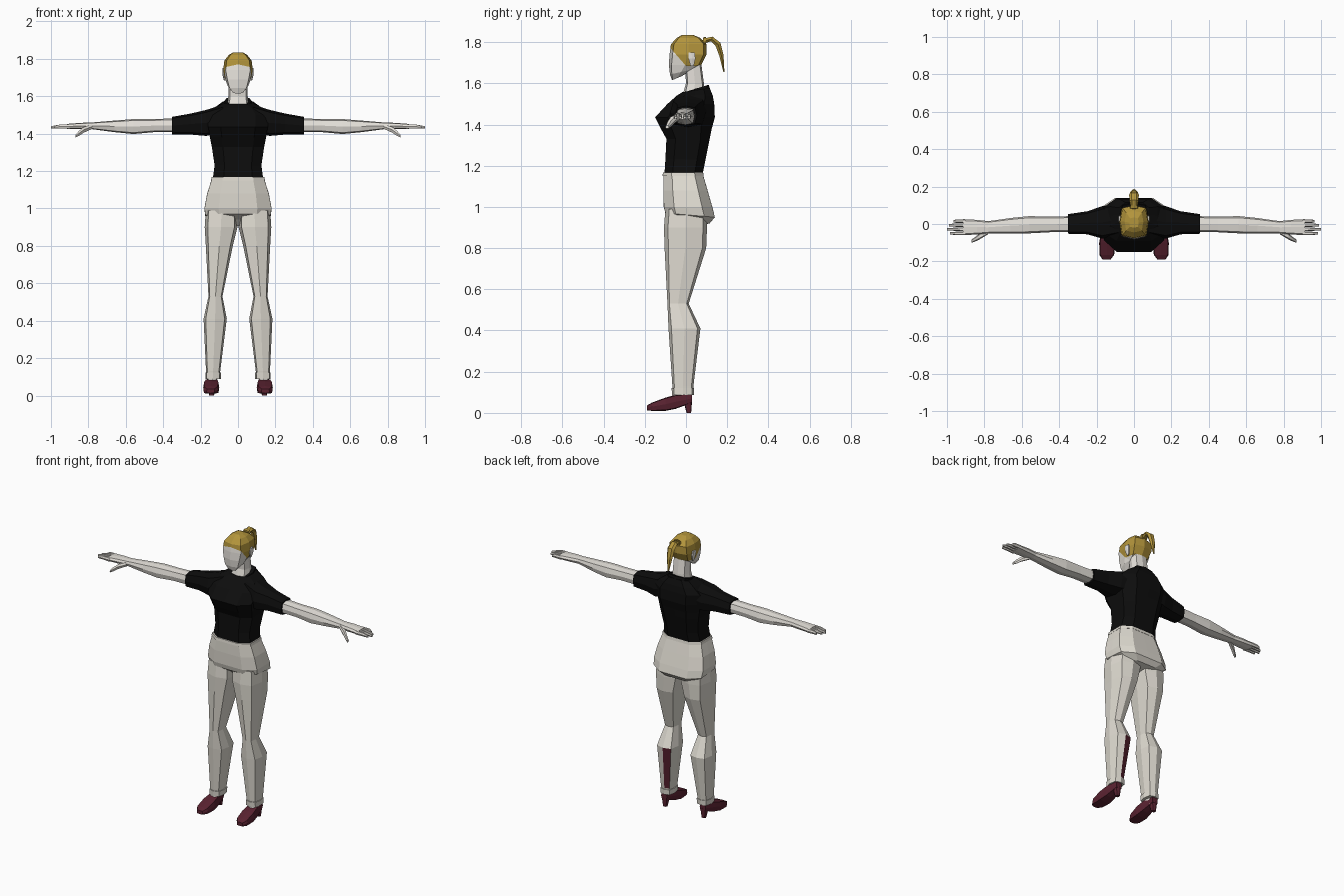
import bpy, bmesh, math
from mathutils import Vector


def material(name, rgb):
    m = bpy.data.materials.new(name)
    m.diffuse_color = (*rgb, 1)
    return m


SKIN = material("pale_skin", (0.78, 0.75, 0.70))
TROUSER = material("off_white_cloth", (0.74, 0.71, 0.64))
SHIRT = material("black_cloth", (0.004, 0.004, 0.004))
HAIR = material("blonde_hair", (0.45, 0.30, 0.045))
SHOE = material("burgundy_leather", (0.10, 0.016, 0.03))


def finish(name, bm, *mats):
    bmesh.ops.recalc_face_normals(bm, faces=bm.faces)
    me = bpy.data.meshes.new(name)
    bm.to_mesh(me)
    bm.free()
    for m in mats:
        me.materials.append(m)
    ob = bpy.data.objects.new(name, me)
    bpy.context.collection.objects.link(ob)
    return ob


def skin_rings(bm, rings):
    """Join equal-length point rings with quads and close both ends."""
    vs = [[bm.verts.new(p) for p in r] for r in rings]
    n = len(vs[0])
    for a, b in zip(vs, vs[1:]):
        for i in range(n):
            bm.faces.new((a[i], a[(i + 1) % n], b[(i + 1) % n], b[i]))
    bm.faces.new(vs[0])
    bm.faces.new(vs[-1])


def loft(axis, rows, sides=8, square=1.15, side=1):
    """Rows are (t, a0, a1, b0, b1[, tilt]) along an axis; tilt shifts t across b."""
    bm = bmesh.new()
    rings = []
    for t, a0, a1, b0, b1, *tilt in rows:
        ring = []
        for k in range(sides):
            ang = 2 * math.pi * k / sides
            u = max(-1, min(1, math.cos(ang) * square))
            v = max(-1, min(1, math.sin(ang) * square))
            a = (a0 + a1) / 2 + u * (a1 - a0) / 2
            b = (b0 + b1) / 2 + v * (b1 - b0) / 2
            c = t + (tilt[0] * v if tilt else 0)
            p = {"z": (a, b, c), "x": (c, a, b), "y": (a, c, b)}[axis]
            ring.append((p[0] * side, p[1], p[2]))
        rings.append(ring)
    skin_rings(bm, rings)
    bmesh.ops.recalc_face_normals(bm, faces=bm.faces)
    return bm


def centred(rows):
    """Rows (z, half width, y0, y1[, tilt]) symmetric in x."""
    return [(z, -w, w, y0, y1, *t) for z, w, y0, y1, *t in rows]


# Shirt body and collar
finish("shirt_body", loft("z", centred([
    (1.155, .135, -.105, .08), (1.23, .125, -.10, .095), (1.33, .14, -.095, .115),
    (1.38, .15, -.122, .125), (1.435, .16, -.15, .14), (1.50, .165, -.09, .137),
    (1.54, .125, -.045, .13), (1.567, .08, -.018, .115, .01)]), 12), SHIRT)
finish("shirt_collar", loft("z", centred([
    (1.535, .082, -.035, .122, .02), (1.575, .074, -.008, .11, .018)]), 8), SHIRT)

# Hips and waistband
finish("hips", loft("z", centred([
    (1.165, .138, -.108, .08), (1.08, .165, -.11, .105), (1.0, .18, -.108, .128),
    (.96, .175, -.10, .14, -.01), (.93, .12, -.055, .115, -.01),
    (.905, .03, -.02, .04)]), 12), TROUSER)
finish("waistband", loft("z", centred([
    (1.15, .144, -.114, .086), (1.168, .141, -.112, .083)]), 12), TROUSER)

# Neck
finish("neck", loft("z", centred([
    (1.53, .06, -.02, .09), (1.60, .052, 0, .087), (1.69, .05, -.005, .075)])), SKIN)

# Head, cut along the hairline and coloured above it
bm = loft("z", centred([
    (1.625, .03, -.068, -.02, .01), (1.655, .055, -.078, .03, .012),
    (1.69, .068, -.083, .075), (1.74, .079, -.08, .1), (1.79, .073, -.073, .1),
    (1.82, .05, -.045, .07), (1.835, .025, -.02, .035)]), 8, 1.18)
cuts = [(Vector((0, -.075, 1.77)), Vector((0, .08, .07))),
        (Vector((0, .05, 1.685)), Vector((0, 0, 1)))]
for co, no in cuts:
    bmesh.ops.bisect_plane(bm, geom=bm.verts[:] + bm.edges[:] + bm.faces[:],
                           plane_co=co, plane_no=no)
for f in bm.faces:
    c = f.calc_center_median()
    f.material_index = int(all((c - co).dot(no) > 0 for co, no in cuts))
finish("head", bm, SKIN, HAIR)

# Ponytail: a flattened tube swept along a curve in the centre plane
path = [(.075, 1.79, .012, .016), (.095, 1.808, .013, .018), (.125, 1.815, .014, .024),
        (.155, 1.79, .016, .026), (.172, 1.735, .012, .02), (.184, 1.655, .003, .005)]
rings = []
for i, (y, z, r, w) in enumerate(path):
    p, q = path[max(i - 1, 0)], path[min(i + 1, len(path) - 1)]
    d = Vector((0, q[0] - p[0], q[1] - p[1])).normalized()
    n = Vector((0, -d.z, d.y))
    rings.append([Vector((w * math.cos(k * math.pi / 3), y, z))
                  + n * r * math.sin(k * math.pi / 3) for k in range(6)])
bm = bmesh.new()
skin_rings(bm, rings)
finish("ponytail", bm, HAIR)
finish("hair_tie", loft("y", [(.082, -.022, .022, 1.785, 1.822),
                              (.098, -.022, .022, 1.79, 1.826)]), HAIR)

# Paired parts
for s, tag in ((1, "left"), (-1, "right")):
    def part(name, axis, rows, *mats, sides=8, square=1.15):
        return finish(f"{tag}_{name}", loft(axis, rows, sides, square, s), *mats)

    part("ear", "z", [(1.685, .068, .076, .022, .038), (1.72, .07, .084, .012, .046),
                      (1.75, .07, .084, .012, .042)], SKIN, sides=6)

    # Sleeve, arm and hand
    part("sleeve", "x", [
        (.08, -.06, .11, 1.41, 1.555), (.17, -.078, .095, 1.388, 1.527),
        (.25, -.055, .068, 1.395, 1.508), (.352, -.052, .053, 1.396, 1.49)], SHIRT)
    part("arm", "x", [
        (.33, -.042, .042, 1.408, 1.482), (.45, -.044, .04, 1.408, 1.478),
        (.56, -.05, .042, 1.398, 1.478), (.66, -.05, .032, 1.408, 1.47),
        (.78, -.05, .015, 1.424, 1.46)], SKIN)
    part("palm", "x", [
        (.775, -.05, .015, 1.424, 1.46), (.84, -.056, .022, 1.424, 1.458),
        (.915, -.06, .026, 1.425, 1.452)], SKIN)
    for i, (y, tip) in enumerate(((.015, .965), (-.006, .99), (-.028, 1.0), (-.05, .985))):
        part(f"finger_{i + 1}", "x", [
            (.90, y - .01, y + .01, 1.426, 1.45), (.95, y - .009, y + .009, 1.428, 1.449),
            (tip, y - .006, y + .006, 1.427, 1.44)], SKIN, sides=6)
    part("thumb", "x", [
        (.78, -.055, -.025, 1.425, 1.45), (.825, -.082, -.05, 1.405, 1.436),
        (.85, -.094, -.07, 1.388, 1.415), (.868, -.1, -.083, 1.38, 1.395)], SKIN, sides=6)

    # Trouser leg; one calf carries a dark panel on its inner back face
    bm = loft("z", [
        (.10, .097, .17, -.062, .034), (.13, .095, .171, -.066, .036),
        (.41, .06, .184, -.085, .07), (.53, .083, .158, -.09, .013),
        (.80, .028, .172, -.104, .098), (.90, .003, .178, -.107, .102),
        (.99, .005, .172, -.1, .1)], side=s)
    for f in bm.faces:
        c = f.calc_center_median()
        if s > 0 and .13 < c.z < .4 and f.normal.y > .7 and f.normal.x < 0:
            f.material_index = 1
    finish(f"{tag}_trouser_leg", bm, TROUSER, SHOE)
    part("trouser_cuff", "z", [(.088, .092, .175, -.068, .038),
                               (.122, .091, .175, -.07, .04)], TROUSER)

    # Foot, shoe and heel
    part("foot", "z", [(.05, .112, .163, -.085, .015), (.094, .112, .163, -.062, .015)], SKIN)
    part("shoe", "y", [
        (-.19, .125, .168, .012, .036), (-.165, .106, .185, .01, .05),
        (-.10, .1, .186, .01, .074), (-.05, .105, .178, .02, .088),
        (0, .114, .168, .038, .09), (.028, .12, .162, .05, .09)], SHOE, square=1.25)
    part("shoe_heel", "z", [(0, .128, .154, .003, .025),
                            (.065, .118, .164, -.015, .03)], SHOE)
